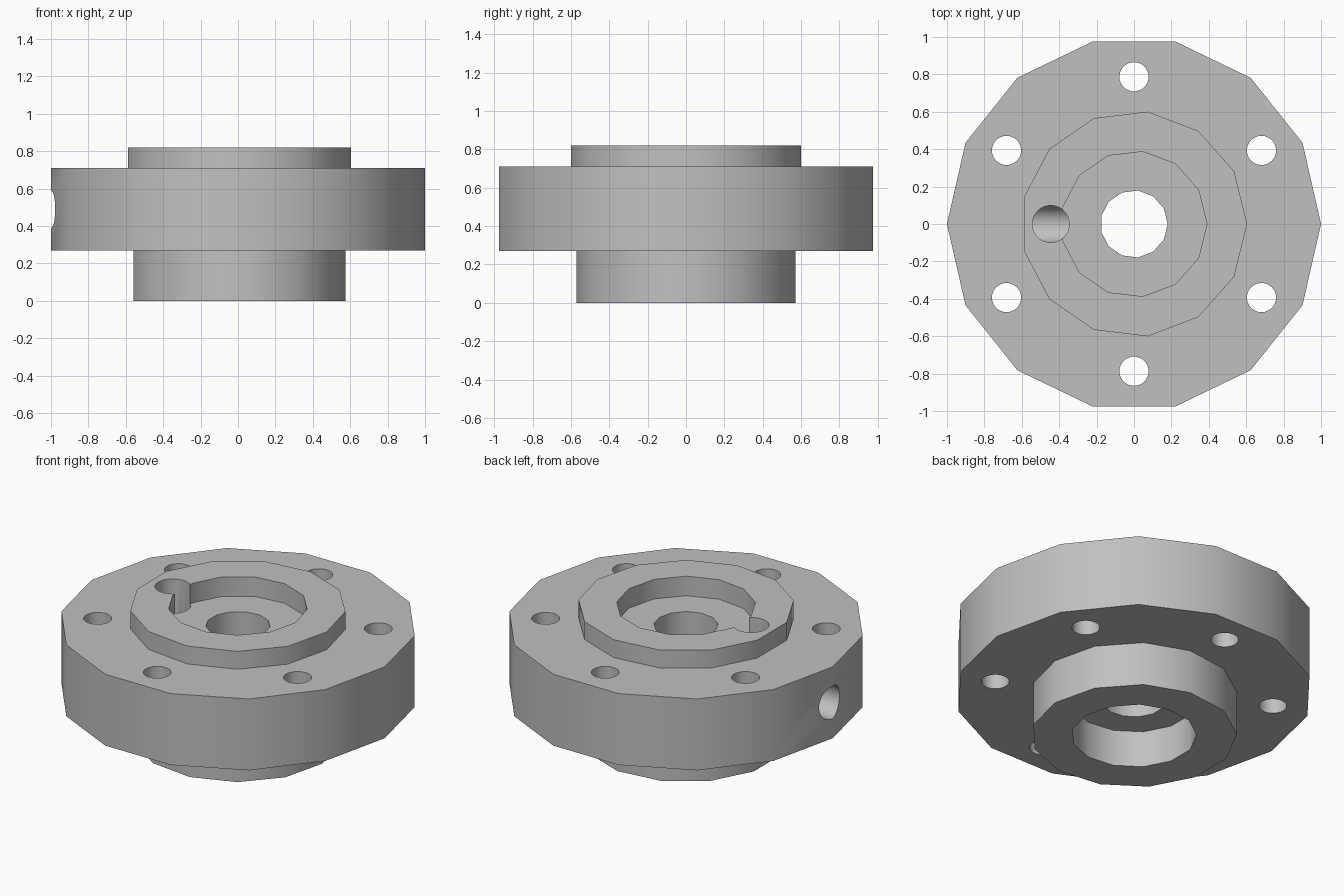
import bpy
import bmesh
from math import cos, sin, pi, radians
from mathutils import Matrix

default = bpy.data.objects.get("Cube")
if default:
    bpy.data.objects.remove(default, do_unlink=True)

steel = bpy.data.materials.new("plain_grey_metal")
steel.use_nodes = True
grey = (0.53, 0.53, 0.53, 1)
steel.diffuse_color = grey
steel.node_tree.nodes["Principled BSDF"].inputs["Base Color"].default_value = grey


def prism(name, radius, low, high, sides, matrix=Matrix()):
    """Upright prism with a corner on +x, optionally moved by a matrix."""
    bm = bmesh.new()
    ring = [bm.verts.new((radius * cos(2 * pi * i / sides),
                          radius * sin(2 * pi * i / sides), low))
            for i in range(sides)]
    base = bm.faces.new(ring)
    lid = bmesh.ops.extrude_face_region(bm, geom=[base])
    top = [v for v in lid["geom"] if isinstance(v, bmesh.types.BMVert)]
    bmesh.ops.translate(bm, verts=top, vec=(0, 0, high - low))
    bmesh.ops.recalc_face_normals(bm, faces=bm.faces)
    bm.transform(matrix)
    mesh = bpy.data.meshes.new(name)
    bm.to_mesh(mesh)
    bm.free()
    mesh.materials.append(steel)
    obj = bpy.data.objects.new(name, mesh)
    bpy.context.collection.objects.link(obj)
    return obj


def combine(target, tool, operation):
    """Apply a boolean and remove the tool object."""
    mod = target.modifiers.new(tool.name, "BOOLEAN")
    mod.operation = operation
    mod.solver = "EXACT"
    mod.object = tool
    bpy.context.view_layer.objects.active = target
    bpy.ops.object.modifier_apply(modifier=mod.name)
    bpy.data.objects.remove(tool, do_unlink=True)


# Solid body: wide flange with a hub below and a raised rim on top
ROUND = 13
flange = prism("flange_hub", 1.0, 0.27, 0.71, 14)
combine(flange, prism("lower_hub", 0.575, 0, 0.4, ROUND), "UNION")
combine(flange, prism("top_rim", 0.605, 0.6, 0.82, ROUND), "UNION")

# Centre recesses and through bore
combine(flange, prism("top_recess", 0.39, 0.7, 1, ROUND), "DIFFERENCE")
combine(flange, prism("bottom_recess", 0.35, -0.2, 0.225, ROUND), "DIFFERENCE")
combine(flange, prism("centre_bore", 0.18, -0.2, 1, ROUND), "DIFFERENCE")

# Six bolt holes
for i in range(6):
    a = radians(30 + 60 * i)
    place = Matrix.Translation((0.787 * cos(a), 0.787 * sin(a), 0))
    combine(flange, prism("bolt_hole", 0.078, 0.1, 1, 32, place), "DIFFERENCE")

# Port: sideways bore meeting an upright bore that opens through the rim
port_side = Matrix.Translation((0, 0, 0.49)) @ Matrix.Rotation(-pi / 2, 4, "Y")
combine(flange, prism("side_port", 0.1, 0.345, 1.2, 32, port_side), "DIFFERENCE")
port_up = Matrix.Translation((-0.445, 0, 0))
combine(flange, prism("upright_port", 0.099, 0.49, 1, 32, port_up), "DIFFERENCE")

# Smooth walls with crisp rims
bpy.ops.object.select_all(action="DESELECT")
flange.select_set(True)
bpy.context.view_layer.objects.active = flange
bpy.ops.object.shade_smooth_by_angle(angle=radians(30))
